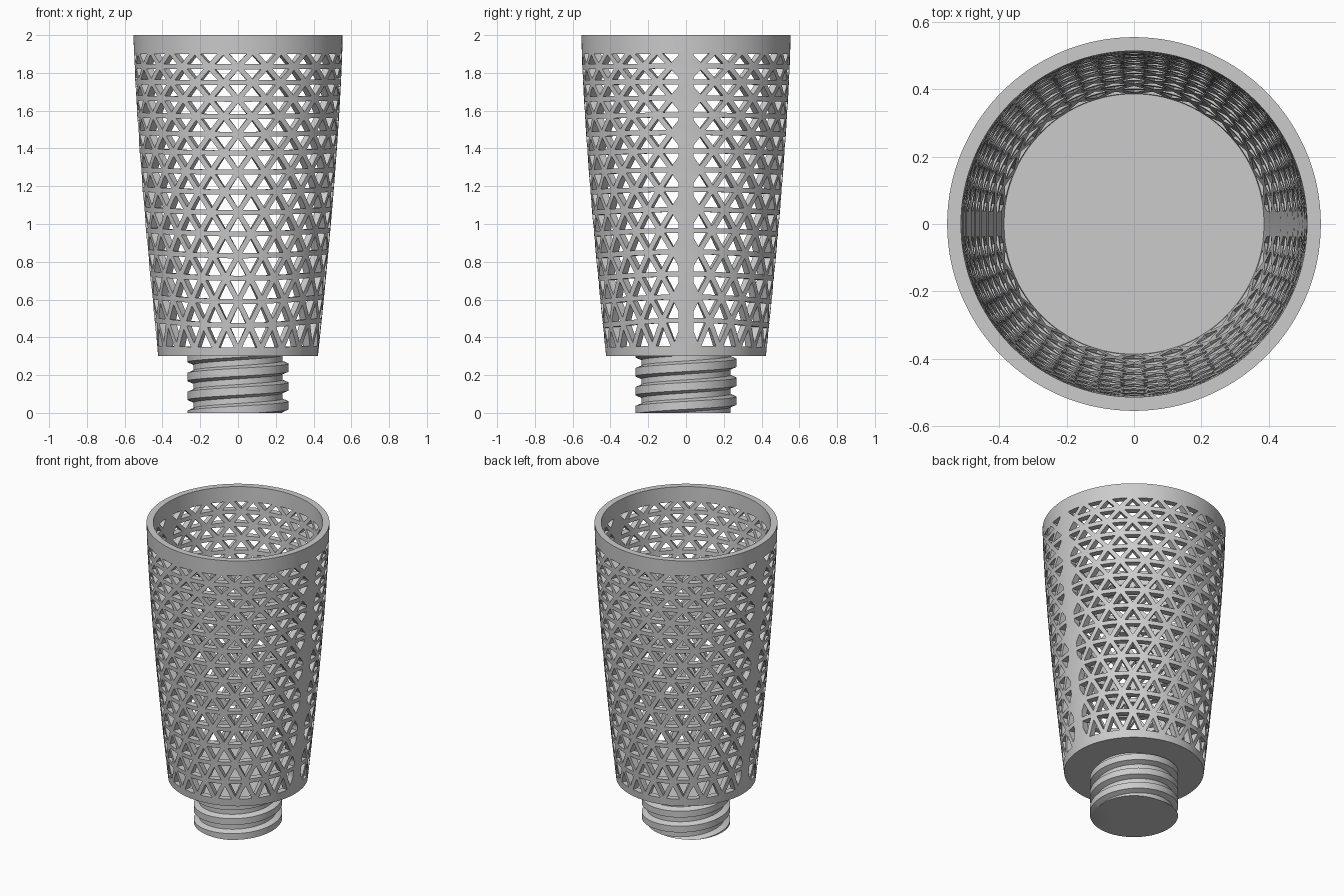
import bpy, bmesh, math
from mathutils import Vector
from mathutils.geometry import delaunay_2d_cdt

if "Cube" in bpy.data.objects:
    bpy.data.objects.remove(bpy.data.objects["Cube"])

TAU = 2 * math.pi
Z0, Z1, WALL = 0.30, 2.0, 0.041
COLS, ROWS = 22, 15


def radius(z):
    t = min(max((z - Z0) / (Z1 - Z0), 0), 1)
    return 0.423 + 0.131 * (1 - (1 - t) ** 1.4)


def finish(bm, name):
    bmesh.ops.recalc_face_normals(bm, faces=bm.faces[:])
    me = bpy.data.meshes.new(name)
    bm.to_mesh(me)
    bm.free()
    ob = bpy.data.objects.new(name, me)
    bpy.context.collection.objects.link(ob)
    bpy.ops.object.select_all(action='DESELECT')
    ob.select_set(True)
    bpy.context.view_layer.objects.active = ob
    bpy.ops.object.shade_smooth_by_angle(angle=math.radians(30))
    return ob


def clip(poly, lim, sign):
    # keep the part of a polygon where sign * (u - lim) >= 0
    out = []
    for i, a in enumerate(poly):
        b = poly[(i + 1) % len(poly)]
        da, db = sign * (a[0] - lim), sign * (b[0] - lim)
        if da >= 0:
            out.append(a)
        if da * db < 0:
            f = da / (da - db)
            out.append((a[0] + f * (b[0] - a[0]), a[1] + f * (b[1] - a[1])))
    return out


def inset(tri, r, w):
    # shrink a triangle towards its incentre by the half strut width
    p = [Vector((u * r, z)) for u, z in tri]
    s = [(p[1] - p[2]).length, (p[2] - p[0]).length, (p[0] - p[1]).length]
    c = (p[0] * s[0] + p[1] * s[1] + p[2] * s[2]) / sum(s)
    e, g = p[1] - p[0], p[2] - p[0]
    inr = abs(e.x * g.y - e.y * g.x) / sum(s)
    k = 1 - w / inr
    return [((c + (q - c) * k).x / r, (c + (q - c) * k).y) for q in p]


# triangular openings, laid out flat in angle and height
heights = [0.130 - 0.0493 * i / (ROWS - 1) for i in range(ROWS)]
levels = [0.333]
for h in heights:
    levels.append(levels[-1] + h)
step = TAU / COLS
holes = []
for centre in (math.pi / 2, 3 * math.pi / 2):
    for i in range(ROWS):
        za, zb = levels[i], levels[i + 1]
        r = radius((za + zb) / 2)
        lo = centre - math.pi / 2 + 0.04 / r
        hi = centre + math.pi / 2 - 0.04 / r
        for k in range(-7, 8):
            ua = centre + (k + 0.5 * (i % 2)) * step
            up = [(ua, za), (ua + step, za), (ua + step / 2, zb)]
            down = [(ua + step / 2, zb), (ua, za), (ua - step / 2, zb)]
            for tri in (up, down):
                poly = clip(clip(inset(tri, r, 0.0135), lo, 1), hi, -1)
                if len(poly) < 3:
                    continue
                us = [q[0] for q in poly]
                if max(us) - min(us) > 0.03:
                    holes.append(poly)

# triangulate the wall between the openings
pts, edges, owner = [], [], []


def add_loop(loop, own):
    n = len(pts)
    for q in loop:
        pts.append(Vector((q[0] * 0.5, q[1])))
        owner.append(own)
    edges.extend((n + j, n + (j + 1) % len(loop)) for j in range(len(loop)))


NU, NZ = 128, 34
us = [TAU * j / NU for j in range(NU + 1)]
zs = [Z0 + (Z1 - Z0) * j / NZ for j in range(NZ + 1)]
add_loop([(u, Z0) for u in us] + [(TAU, z) for z in zs[1:-1]]
         + [(u, Z1) for u in reversed(us)] + [(0, z) for z in reversed(zs[1:-1])], -1)
for n, poly in enumerate(holes):
    loop = []
    for j, a in enumerate(poly):
        b = poly[(j + 1) % len(poly)]
        loop += [(a[0] + (b[0] - a[0]) * f / 3, a[1] + (b[1] - a[1]) * f / 3) for f in range(3)]
    add_loop(loop, n)
co, _, tris, orig, _, _ = delaunay_2d_cdt(pts, edges, [], 0, 1e-6)

# basket wall: wrap the sheet round and give it thickness
bm = bmesh.new()
verts = []
for p in co:
    u, z = p[0] * 2, p[1]
    sag = 0.03 * math.cos(u) ** 2 * (Z1 - z) / (Z1 - Z0) * min(1, (z - Z0) / 0.15)
    z += sag
    r = radius(z)
    verts.append(bm.verts.new((r * math.cos(u), r * math.sin(u), z)))
own = [owner[o[0]] if o else -1 for o in orig]
for t in tris:
    ids = {own[v] for v in t}
    if len(ids) == 1 and -1 not in ids:
        continue
    bm.faces.new([verts[v] for v in t])
bmesh.ops.delete(bm, geom=[v for v in bm.verts if not v.link_faces], context='VERTS')
bmesh.ops.remove_doubles(bm, verts=bm.verts[:], dist=1e-5)
bmesh.ops.recalc_face_normals(bm, faces=bm.faces[:])
ret = bmesh.ops.extrude_face_region(bm, geom=bm.faces[:])
for v in ret['geom']:
    if isinstance(v, bmesh.types.BMVert):
        r = math.hypot(v.co.x, v.co.y)
        v.co.x *= (r - WALL) / r
        v.co.y *= (r - WALL) / r
finish(bm, "lattice_wall")

# basket floor
bm = bmesh.new()
bmesh.ops.create_cone(bm, cap_ends=True, segments=128, radius1=0.39, radius2=0.39, depth=0.035)
bmesh.ops.translate(bm, verts=bm.verts[:], vec=(0, 0, Z0 + 0.0175))
finish(bm, "basket_floor")

# threaded stud: rows follow the helix, clamped to flat ends
PITCH, CREST, ROOT, TOP, SEG = 0.10, 0.268, 0.235, 0.305, 96


def thread_radius(z, th):
    d = (z - 0.04 - PITCH * th / TAU) / PITCH
    d = abs(d - round(d)) * PITCH
    f = min(max((d - 0.021) / 0.014, 0), 1)
    return CREST + (ROOT - CREST) * f


bm = bmesh.new()
offsets = [k * PITCH + o for k in range(-2, 5) for o in (-0.035, -0.021, 0.021, 0.035)]
grid = []
for o in offsets:
    row = []
    for j in range(SEG + 1):
        th = TAU * j / SEG
        z = min(max(0.04 + o + PITCH * th / TAU, 0), TOP)
        r = thread_radius(z, th)
        row.append(bm.verts.new((r * math.cos(th), r * math.sin(th), z)))
    grid.append(row)
for a, b in zip(grid, grid[1:]):
    for j in range(SEG):
        bm.faces.new((a[j], a[j + 1], b[j + 1], b[j]))
bmesh.ops.remove_doubles(bm, verts=bm.verts[:], dist=1e-5)
bmesh.ops.holes_fill(bm, edges=[e for e in bm.edges if e.is_boundary], sides=0)
finish(bm, "threaded_stud")
